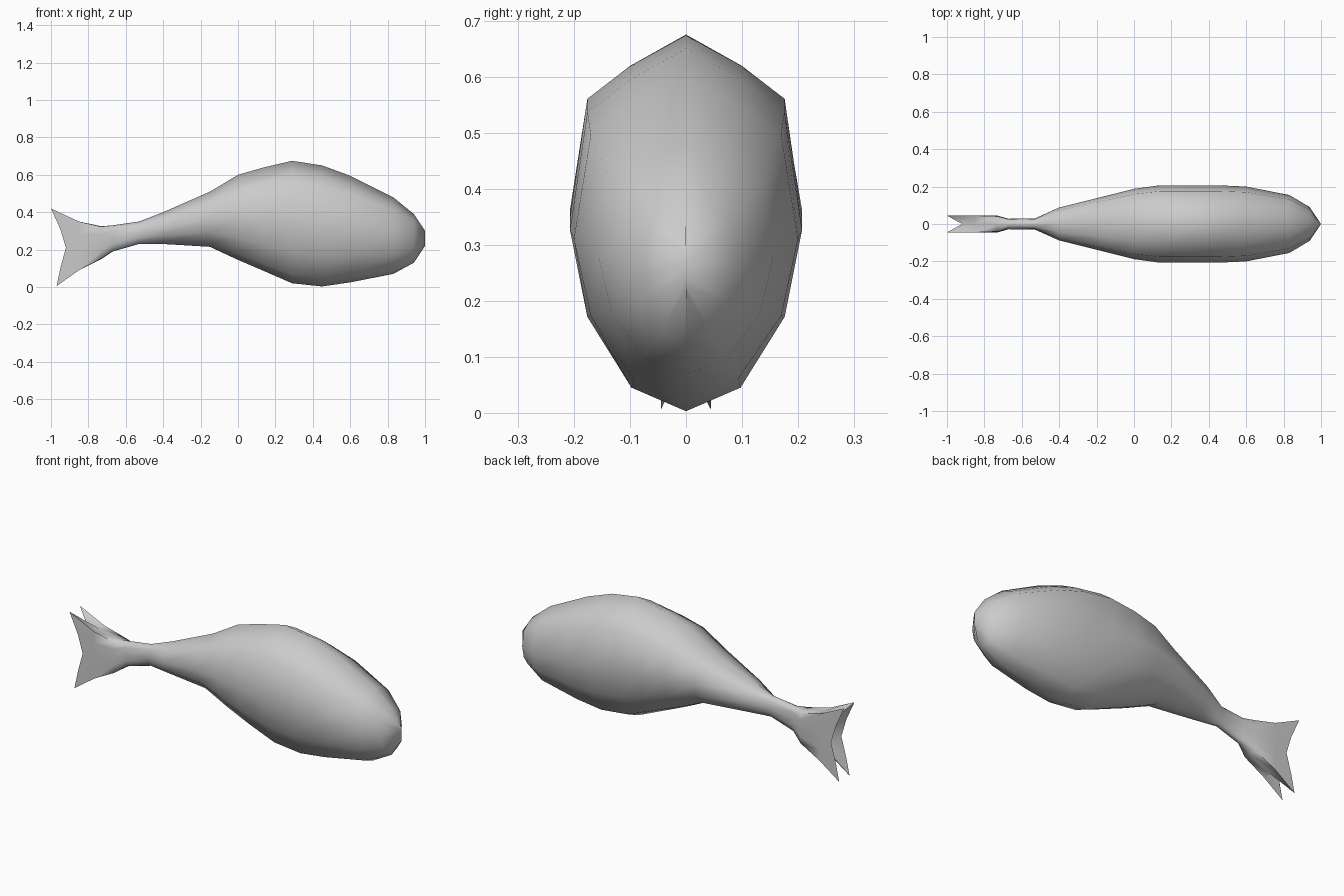
import bpy
import bmesh
from math import radians
from mathutils import Vector

default_cube = bpy.data.objects.get("Cube")
if default_cube:
    bpy.data.objects.remove(default_cube, do_unlink=True)


def make_material(name, colour):
    material = bpy.data.materials.new(name)
    material.use_nodes = True
    material.diffuse_color = colour
    material.node_tree.nodes["Principled BSDF"].inputs["Base Color"].default_value = colour
    return material


# Side of the cross-section as (width, height) fractions, top to bottom
BODY_SIDE = [(0.48, 0.83), (0.85, 0.65), (1, 0), (0.85, -0.48), (0.47, -0.87)]
TAIL_SIDE = [(1, 1), (1, 0.5), (1, 0), (1, -0.5), (1, -1)]

# Stations along the body: x, bottom, top, half width, flatness of the tail
STATIONS = [
    (-0.85, 0.09, 0.35, 0.045, 1),
    (-0.73, 0.15, 0.325, 0.045, 0.8),
    (-0.67, 0.19, 0.33, 0.028, 0.3),
    (-0.53, 0.23, 0.35, 0.03, 0),
    (-0.4, 0.23, 0.4, 0.088, 0),
    (-0.15, 0.215, 0.51, 0.15, 0),
    (0, 0.145, 0.6, 0.188, 0),
    (0.14, 0.085, 0.64, 0.207, 0),
    (0.29, 0.02, 0.675, 0.207, 0),
    (0.45, 0.003, 0.65, 0.207, 0),
    (0.6, 0.025, 0.595, 0.2, 0),
    (0.83, 0.07, 0.48, 0.155, 0),
    (0.94, 0.13, 0.39, 0.09, 0),
    (1, 0.22, 0.3, 0, 0),
]

# Rear outline of one tail blade, top tip to bottom tip
TAIL_RIM = [(-1, 0.42), (-0.95, 0.31), (-0.92, 0.21), (-0.95, 0.1), (-0.97, 0.005)]
TAIL_HALF_WIDTH = 0.045
TAIL_ROOT = Vector((-0.82, 0, 0.23))


def mirrored_ring(top, side, bottom):
    other_side = [Vector((p.x, -p.y, p.z)) for p in reversed(side)]
    return [top, *side, bottom, *other_side]


def body_ring(x, bottom, top, half_width, flatness):
    middle, half_height = (top + bottom) / 2, (top - bottom) / 2
    side = []
    for body_point, tail_point in zip(BODY_SIDE, TAIL_SIDE):
        width, height = Vector(body_point).lerp(Vector(tail_point), flatness)
        side.append(Vector((x, width * half_width, middle + height * half_height)))
    return mirrored_ring(Vector((x, 0, top)), side, Vector((x, 0, bottom)))


def build_fish():
    # Forked tail end with a groove between its two blades
    rim = [Vector((x, TAIL_HALF_WIDTH, z)) for x, z in TAIL_RIM]
    groove = [Vector((p.x, 0, p.z)).lerp(TAIL_ROOT, 0.45) for p in rim]
    rings = [mirrored_ring(groove[0], rim, groove[-1])]
    rings += [body_ring(*station) for station in STATIONS]

    # Skin the rings from tail to nose
    bm = bmesh.new()
    loops = [[bm.verts.new(p) for p in ring] for ring in rings]
    count = len(loops[0])
    for rear, front in zip(loops, loops[1:]):
        for i in range(count):
            j = (i + 1) % count
            bm.faces.new((rear[i], rear[j], front[j], front[i]))

    # Inner walls of the tail fork
    end = loops[0]
    seam = [end[0], *[bm.verts.new(p) for p in groove[1:-1]], end[count // 2]]
    left = end[1:count // 2]
    right = list(reversed(end[count // 2 + 1:]))
    for i in range(len(seam) - 1):
        for blade in (left, right):
            bm.faces.new((blade[i], blade[i + 1], seam[i + 1], seam[i]))

    # Close the nose into a ridge
    bmesh.ops.remove_doubles(bm, verts=bm.verts, dist=0.0005)
    bmesh.ops.recalc_face_normals(bm, faces=bm.faces)
    mesh = bpy.data.meshes.new("fish_body")
    bm.to_mesh(mesh)
    bm.free()
    return mesh


fish = bpy.data.objects.new("fish_body", build_fish())
bpy.context.collection.objects.link(fish)
fish.data.materials.append(make_material("light grey", (0.6, 0.6, 0.6, 1)))

bpy.ops.object.select_all(action="DESELECT")
fish.select_set(True)
bpy.context.view_layer.objects.active = fish
bpy.ops.object.shade_smooth_by_angle(angle=radians(75))
